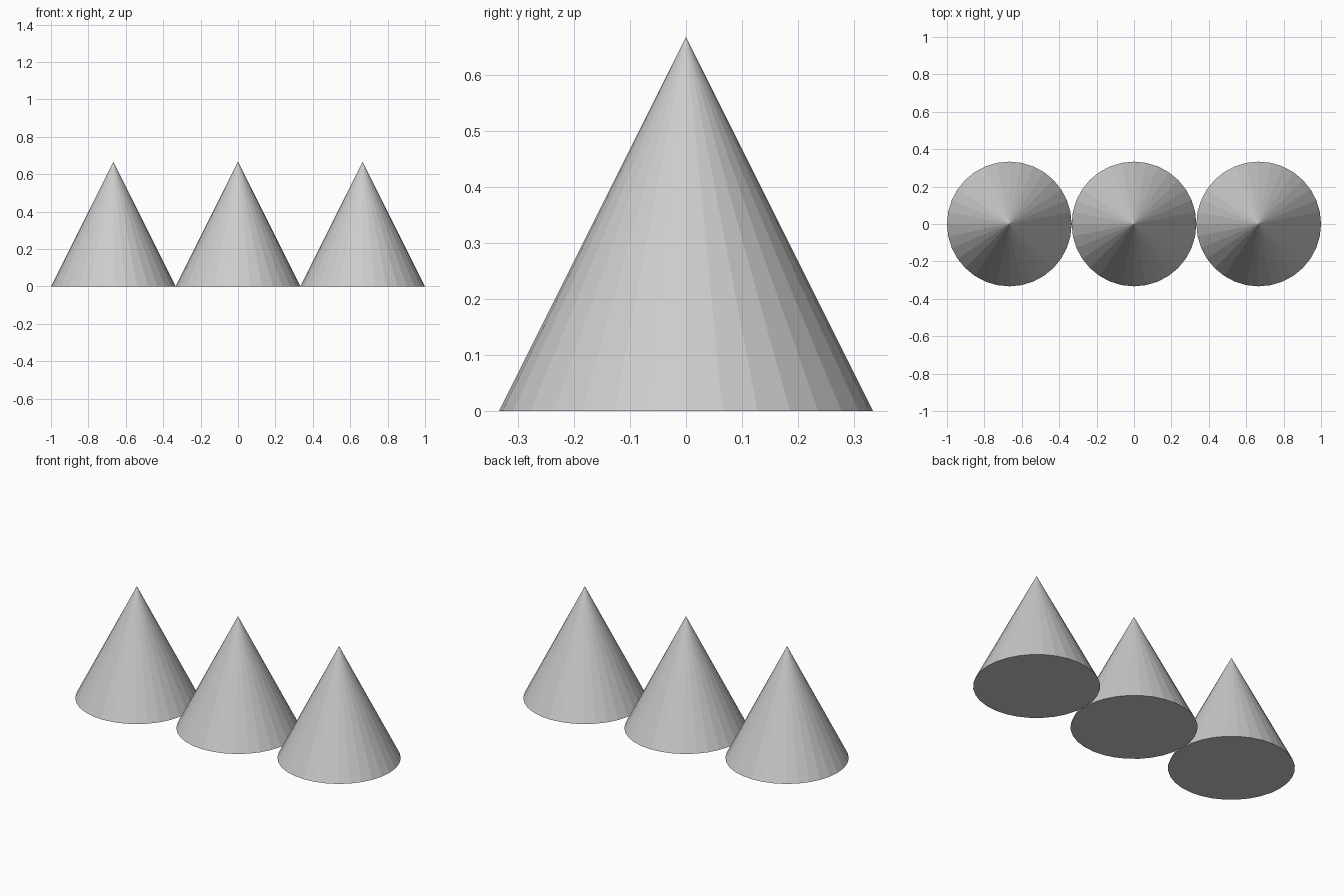
import bpy

if "Cube" in bpy.data.objects:
    bpy.data.objects.remove(bpy.data.objects["Cube"])

RADIUS = 1 / 3
HEIGHT = 2 / 3

# Row of three identical flat-shaded cones, touching at the base
for name, i in (("left_cone", -1), ("middle_cone", 0), ("right_cone", 1)):
    bpy.ops.mesh.primitive_cone_add(
        vertices=32, radius1=RADIUS, radius2=0, depth=HEIGHT,
        location=(i * 2 * RADIUS, 0, HEIGHT / 2))
    bpy.context.object.name = name
